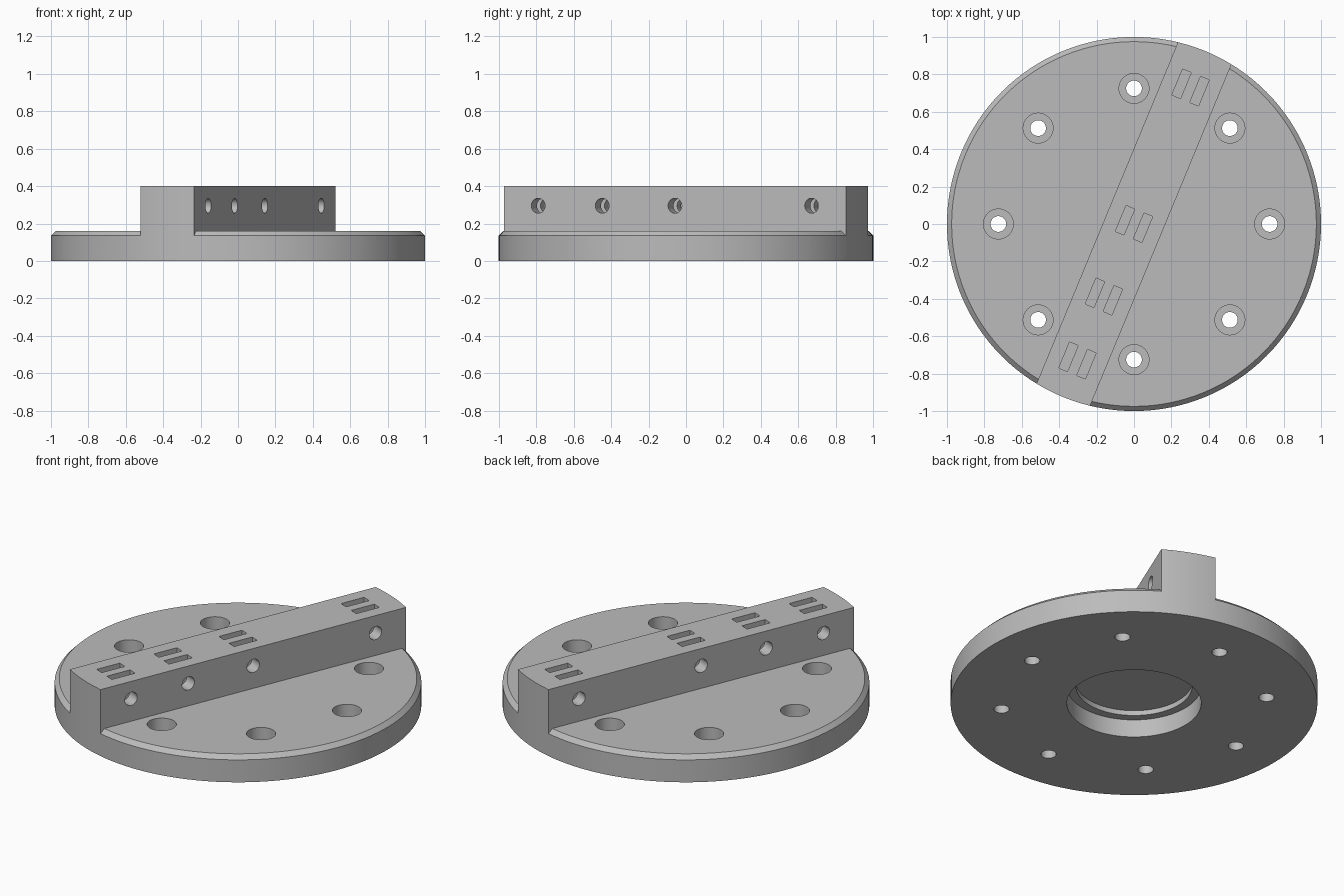
import bpy, bmesh, math
from mathutils import Matrix, Vector

if "Cube" in bpy.data.objects:
    bpy.data.objects.remove(bpy.data.objects["Cube"])

BAR_TURN = Matrix.Rotation(math.radians(-22.5), 4, 'Z')
BAR_HALF = 0.155
STATIONS = (-0.79, -0.42, 0.0, 0.79)     # hole positions along the bar

grey = bpy.data.materials.new("plain grey")
grey.use_nodes = True
colour = (0.5, 0.5, 0.5, 1)
grey.diffuse_color = colour
grey.node_tree.nodes["Principled BSDF"].inputs["Base Color"].default_value = colour


def lathe(bm, profile, matrix=Matrix(), steps=128):
    """Revolve a closed (radius, height) profile that starts and ends on the axis."""
    rings = []
    for r, z in profile:
        count = steps if r > 0 else 1
        rings.append([bm.verts.new(matrix @ Vector((
            r * math.cos(math.tau * i / steps), r * math.sin(math.tau * i / steps), z)))
            for i in range(count)])
    for low, high in zip(rings, rings[1:]):
        if len(low) == 1:
            bm.faces.new(high[::-1])
        elif len(high) == 1:
            bm.faces.new(low)
        else:
            for i in range(steps):
                j = (i + 1) % steps
                bm.faces.new((low[i], low[j], high[j], high[i]))


def drum(bm, r, z0, z1, matrix=Matrix(), steps=128):
    lathe(bm, [(0, z0), (r, z0), (r, z1), (0, z1)], matrix, steps)


def finish(name, bm):
    bmesh.ops.recalc_face_normals(bm, faces=bm.faces)
    mesh = bpy.data.meshes.new(name)
    bm.to_mesh(mesh)
    bm.free()
    mesh.materials.append(grey)
    obj = bpy.data.objects.new(name, mesh)
    bpy.context.collection.objects.link(obj)
    return obj


def carve(target, name, bm):
    """Subtract the cutter from the target and discard it."""
    cutter = finish(name, bm)
    cutter.hide_render = True
    mod = target.modifiers.new(name, 'BOOLEAN')
    mod.operation, mod.solver, mod.object = 'DIFFERENCE', 'EXACT', cutter
    bpy.context.view_layer.objects.active = target
    bpy.ops.object.modifier_apply(modifier=mod.name)
    bpy.data.objects.remove(cutter)


# Round blank, as tall as the bar
bm = bmesh.new()
drum(bm, 1.0, 0, 0.4)
body = finish("flange_with_bar", bm)

# Clear both sides of the bar down to the chamfered flange
for side in (1, -1):
    bm = bmesh.new()
    lathe(bm, [(0, 0.16), (0.975, 0.16), (1.1, 0.035), (1.1, 0.5), (0, 0.5)])
    normal = BAR_TURN @ Vector((side, 0, 0))
    cut = bmesh.ops.bisect_plane(bm, geom=bm.verts[:] + bm.edges[:] + bm.faces[:],
                                 plane_co=normal * BAR_HALF, plane_no=normal,
                                 clear_inner=True)
    rim = [e for e in cut["geom_cut"] if isinstance(e, bmesh.types.BMEdge)]
    bmesh.ops.contextual_create(bm, geom=rim)
    carve(body, "side_clearance", bm)

# Stepped recess underneath
bm = bmesh.new()
lathe(bm, [(0, -0.1), (0.366, -0.1), (0.366, 0.107), (0.317, 0.107), (0.317, 0.137), (0, 0.137)])
carve(body, "bottom_recess", bm)

# Counterbored bolt circle
bm = bmesh.new()
for k in range(8):
    place = Matrix.Rotation(k * math.tau / 8, 4, 'Z') @ Matrix.Translation((0.725, 0, 0))
    lathe(bm, [(0, -0.1), (0.042, -0.1), (0.042, 0.07), (0.08, 0.07), (0.08, 0.3), (0, 0.3)],
          place, 40)
carve(body, "bolt_holes", bm)

# Cross holes through the bar
bm = bmesh.new()
for t in STATIONS:
    place = BAR_TURN @ Matrix.Translation((0, t, 0.295)) @ Matrix.Rotation(math.pi / 2, 4, 'Y')
    drum(bm, 0.04, -0.3, 0.3, place, 32)
carve(body, "cross_holes", bm)

# Paired nut slots in the top of the bar
bm = bmesh.new()
for t in STATIONS:
    for x in (-0.052, 0.052):
        place = BAR_TURN @ Matrix.Translation((x, t, 0.36)) @ Matrix.Diagonal((0.05, 0.15, 0.28, 1))
        bmesh.ops.create_cube(bm, size=1, matrix=place)
carve(body, "nut_slots", bm)

# Smooth the round walls, keep the machined edges sharp
bpy.ops.object.select_all(action='DESELECT')
body.select_set(True)
bpy.context.view_layer.objects.active = body
bpy.ops.object.shade_smooth_by_angle(angle=math.radians(30))
